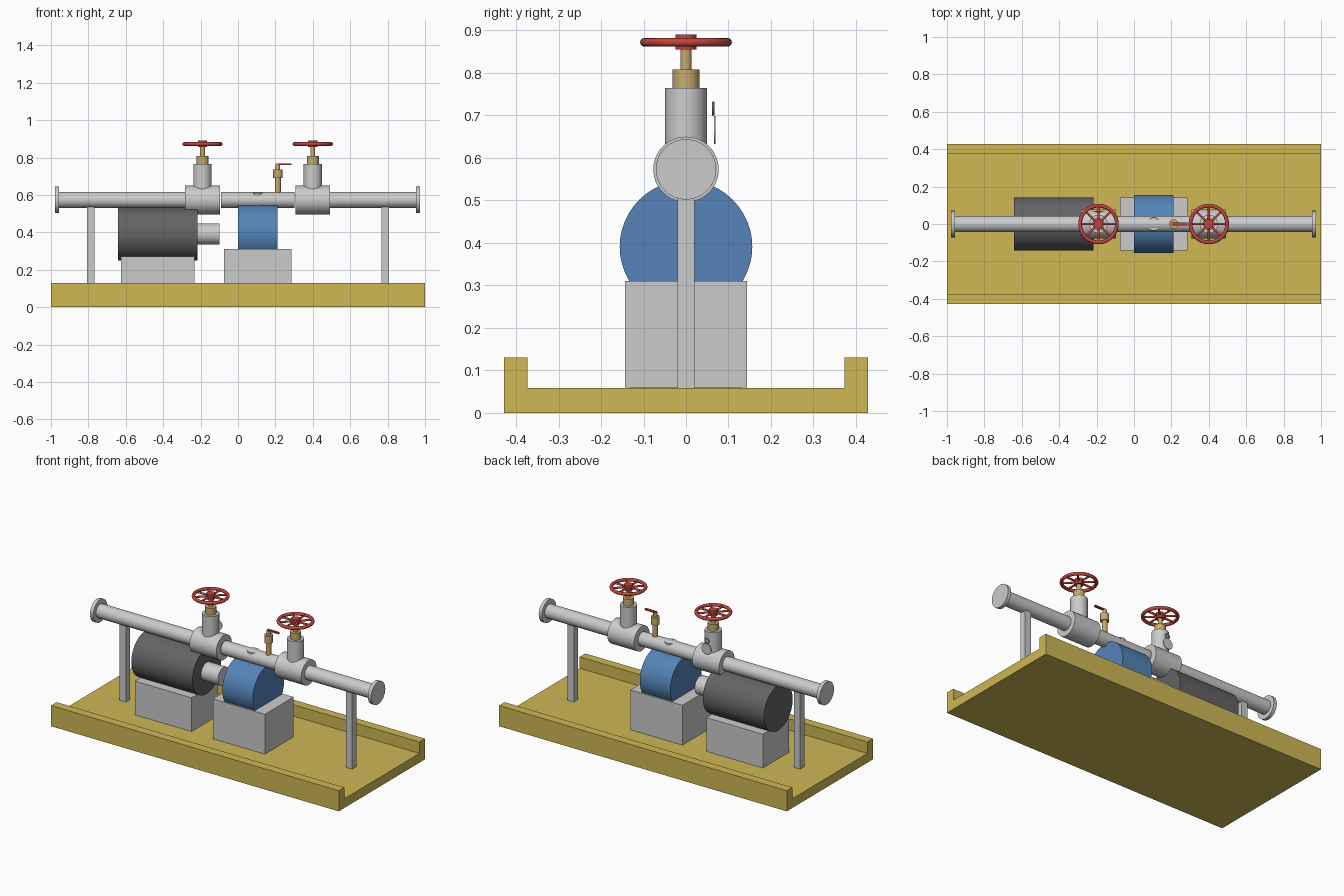
import bpy, bmesh, math
from mathutils import Matrix, Vector

if "Cube" in bpy.data.objects:
    bpy.data.objects.remove(bpy.data.objects["Cube"])

def material(name, rgb):
    m = bpy.data.materials.new(name)
    m.diffuse_color = (*rgb, 1)
    m.use_nodes = True
    m.node_tree.nodes["Principled BSDF"].inputs["Base Color"].default_value = m.diffuse_color
    return m

YELLOW = material("yellow_paint", (0.62, 0.48, 0.09))
BLUE = material("blue_paint", (0.09, 0.23, 0.48))
DARK = material("dark_grey_paint", (0.13, 0.125, 0.13))
RED = material("red_paint", (0.55, 0.06, 0.045))
BRASS = material("brass", (0.58, 0.41, 0.16))

def finish(name, bm, mat=None):
    bmesh.ops.recalc_face_normals(bm, faces=bm.faces)
    me = bpy.data.meshes.new(name)
    bm.to_mesh(me)
    bm.free()
    ob = bpy.data.objects.new(name, me)
    bpy.context.collection.objects.link(ob)
    if mat:
        me.materials.append(mat)
    bpy.ops.object.select_all(action='DESELECT')
    bpy.context.view_layer.objects.active = ob
    ob.select_set(True)
    bpy.ops.object.shade_smooth_by_angle(angle=math.radians(35))
    return ob

def add_cyl(bm, a, b, r, seg=48):
    a, b = Vector(a), Vector(b)
    rot = Vector((0, 0, 1)).rotation_difference(b - a).to_matrix().to_4x4()
    bmesh.ops.create_cone(bm, cap_ends=True, segments=seg, radius1=r, radius2=r,
                          depth=(b - a).length, matrix=Matrix.Translation((a + b) / 2) @ rot)

def cyl(name, a, b, r, mat=None, seg=48):
    bm = bmesh.new()
    add_cyl(bm, a, b, r, seg)
    return finish(name, bm, mat)

def box(name, x, y, z, mat=None):
    bm = bmesh.new()
    mid = [(p[0] + p[1]) / 2 for p in (x, y, z)]
    size = [p[1] - p[0] for p in (x, y, z)]
    bmesh.ops.create_cube(bm, size=1, matrix=Matrix.Translation(mid) @ Matrix.Diagonal((*size, 1)))
    return finish(name, bm, mat)

def add_torus(bm, centre, major, minor, rot=Matrix(), n=48, k=12):
    rings = []
    for i in range(n):
        a = 2 * math.pi * i / n
        ring = []
        for j in range(k):
            b = 2 * math.pi * j / k
            r = major + minor * math.cos(b)
            p = rot @ Vector((r * math.cos(a), r * math.sin(a), minor * math.sin(b)))
            ring.append(bm.verts.new(p + Vector(centre)))
        rings.append(ring)
    for i in range(n):
        p, q = rings[i], rings[(i + 1) % n]
        for j in range(k):
            bm.faces.new((p[j], q[j], q[(j + 1) % k], p[(j + 1) % k]))

# skid base: U-shaped profile swept along x
half = [(0.428, 0), (0.428, 0.13), (0.373, 0.13), (0.373, 0.058)]
profile = half + [(-y, z) for y, z in reversed(half)]
bm = bmesh.new()
face = bm.faces.new([bm.verts.new((-1, y, z)) for y, z in profile])
ext = bmesh.ops.extrude_face_region(bm, geom=[face], use_keep_orig=True)
bmesh.ops.translate(bm, vec=(2, 0, 0), verts=[v for v in ext['geom'] if isinstance(v, bmesh.types.BMVert)])
finish("skid_base", bm, YELLOW)

# motor, coupling and pump on their plinths
ZS, ZP = 0.391, 0.573
box("motor_plinth", (-0.625, -0.232), (-0.13, 0.13), (0.058, 0.27))
cyl("motor", (-0.642, 0, ZS), (-0.217, 0, ZS), 0.142, DARK)
cyl("shaft_coupling", (-0.217, 0, ZS), (-0.1, 0, ZS), 0.057)
box("pump_plinth", (-0.075, 0.287), (-0.143, 0.143), (0.06, 0.31))
cyl("pump", (0, 0, ZS), (0.212, 0, ZS), 0.156, BLUE)
cyl("pump_outlet", (0.106, 0, 0.53), (0.106, 0, 0.61), 0.035)

# pipe run with end flanges and posts
for name, a, b in (("inlet_pipe", -0.96, -0.28), ("middle_pipe", -0.09, 0.303), ("outlet_pipe", 0.49, 0.96)):
    cyl(name, (a, 0, ZP), (b, 0, ZP), 0.043)
for name, a, b in (("inlet_flange", -0.979, -0.957), ("outlet_flange", 0.952, 0.974)):
    cyl(name, (a, 0, ZP), (b, 0, ZP), 0.071)
for name, x in (("left_post", -0.787), ("right_post", 0.787)):
    box(name, (x - 0.021, x + 0.021), (-0.02, 0.02), (0.058, 0.535))

# gate valves with handwheels
for side, x in (("inlet", -0.19), ("outlet", 0.4)):
    v = side + "_valve_"
    cyl(v + "body", (x - 0.093, 0, ZP), (x + 0.093, 0, ZP), 0.077)
    cyl(v + "bonnet", (x, 0, 0.58), (x, 0, 0.765), 0.049)
    cyl(v + "gland", (x, 0, 0.765), (x, 0, 0.808), 0.032, BRASS)
    cyl(v + "stem", (x, 0, 0.808), (x, 0, 0.86), 0.013, BRASS)
    bm = bmesh.new()
    add_torus(bm, (x, 0, 0.872), 0.098, 0.01)
    add_cyl(bm, (x, 0, 0.855), (x, 0, 0.89), 0.025)
    for i in range(8):
        a = math.pi * i / 4
        d = Vector((math.cos(a), math.sin(a), 0))
        c = Vector((x, 0, 0.872))
        add_cyl(bm, c + d * 0.015, c + d * 0.098, 0.006, 12)
    finish(v + "handwheel", bm, RED)

# small vent valve with lever
VX = 0.213
cyl("vent_pipe", (VX, 0, 0.6), (VX, 0, 0.69), 0.016, BRASS, 32)
cyl("vent_body", (VX, 0, 0.69), (VX, 0, 0.737), 0.025, BRASS, 32)
cyl("vent_stem", (VX, 0, 0.737), (VX, 0, 0.763), 0.012, BRASS, 32)
box("vent_lever", (VX - 0.008, VX + 0.072), (-0.007, 0.007), (0.76, 0.769), RED)

# hanging tag behind the inlet valve
bm = bmesh.new()
add_torus(bm, (-0.19, 0.064, 0.716), 0.014, 0.003, Matrix.Rotation(math.pi / 2, 4, 'X'), 32, 8)
finish("tag_ring", bm, BRASS)
cyl("valve_tag", (-0.19, 0.066, 0.666), (-0.19, 0.069, 0.666), 0.033, None, 32)
